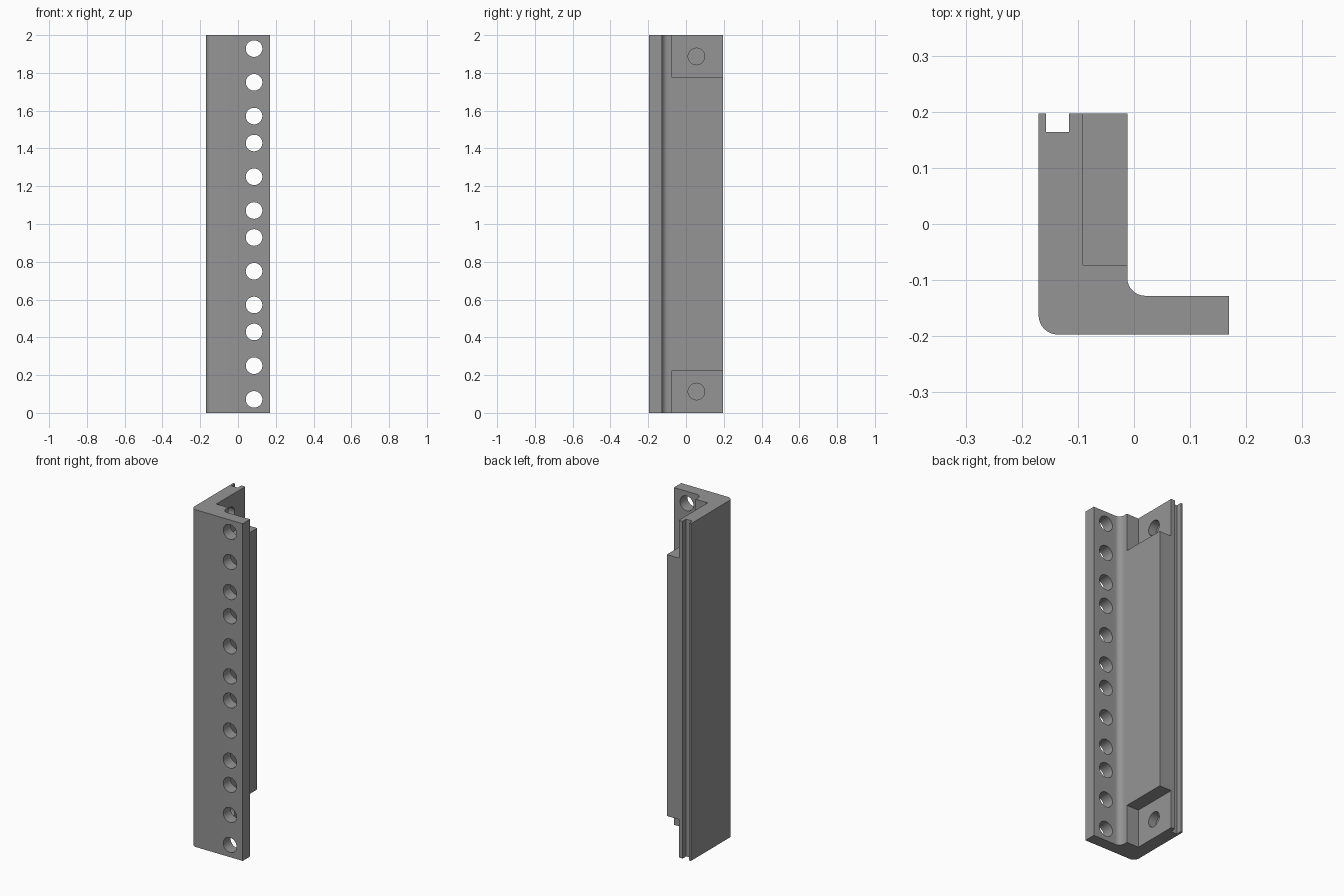
import bpy, bmesh, math
from mathutils import Matrix, Vector

if "Cube" in bpy.data.objects:
    bpy.data.objects.remove(bpy.data.objects["Cube"])

HEIGHT = 2.0
grey = bpy.data.materials.new("plain grey")
grey.diffuse_color = (0.3, 0.3, 0.3, 1)
grey.use_nodes = True
grey.node_tree.nodes["Principled BSDF"].inputs["Base Color"].default_value = grey.diffuse_color


def arc(cx, cy, r, a0, a1, n=8):
    """Points along an arc, angles in degrees."""
    return [(cx + r * math.cos(math.radians(a0 + (a1 - a0) * i / n)),
             cy + r * math.sin(math.radians(a0 + (a1 - a0) * i / n)))
            for i in range(n + 1)]


def add_object(name, bm):
    bmesh.ops.recalc_face_normals(bm, faces=bm.faces)
    mesh = bpy.data.meshes.new(name)
    bm.to_mesh(mesh)
    bm.free()
    obj = bpy.data.objects.new(name, mesh)
    mesh.materials.append(grey)
    bpy.context.collection.objects.link(obj)
    return obj


def add_box(bm, lo, hi):
    lo, hi = Vector(lo), Vector(hi)
    m = Matrix.Translation((lo + hi) / 2) @ Matrix.Diagonal((*(hi - lo), 1))
    bmesh.ops.create_cube(bm, size=1, matrix=m)


def add_cylinder(bm, centre, axis, r, depth):
    rot = Matrix.Rotation(math.pi / 2, 4, axis)
    bmesh.ops.create_cone(bm, cap_ends=True, segments=32, radius1=r, radius2=r,
                          depth=depth, matrix=Matrix.Translation(centre) @ rot)


def cut(target, cutter):
    mod = target.modifiers.new("cut", 'BOOLEAN')
    mod.operation, mod.solver, mod.object = 'DIFFERENCE', 'EXACT', cutter
    bpy.context.view_layer.objects.active = target
    bpy.ops.object.modifier_apply(modifier=mod.name)
    bpy.data.objects.remove(cutter)


# Rail: L-shaped section with rounded corners and a slot in the rear edge
profile = (arc(-0.136, -0.163, 0.034, 180, 270)
           + [(0.169, -0.197), (0.169, -0.128)]
           + arc(0.02, -0.096, 0.032, 270, 180)
           + [(-0.012, 0.197), (-0.116, 0.197), (-0.116, 0.164),
              (-0.157, 0.164), (-0.157, 0.197), (-0.17, 0.197)])
bm = bmesh.new()
base = bm.faces.new([bm.verts.new((x, y, 0)) for x, y in profile])
side = bmesh.ops.extrude_face_region(bm, geom=[base])
bmesh.ops.translate(bm, vec=(0, 0, HEIGHT),
                    verts=[v for v in side["geom"] if isinstance(v, bmesh.types.BMVert)])
rail = add_object("rack_rail", bm)

# Pockets at both ends of the inner side
bm = bmesh.new()
for z0, z1 in ((-0.1, 0.225), (HEIGHT - 0.225, HEIGHT + 0.1)):
    add_box(bm, (-0.091, -0.073, z0), (0.1, 0.3, z1))
cut(rail, add_object("pocket_cutter", bm))

# Three mounting holes per unit in the flange, one blind screw hole per pocket
bm = bmesh.new()
for unit in range(4):
    for step in (1 / 14, 0.25, 3 / 7):
        add_cylinder(bm, (0.085, -0.16, unit * 0.5 + step), 'X', 0.044, 0.2)
for z in (0.113, HEIGHT - 0.113):
    add_cylinder(bm, (-0.091, 0.055, z), 'Y', 0.044, 0.1)
cut(rail, add_object("hole_cutter", bm))

# Smooth the holes and rounded corners, keep edges sharp
bpy.ops.object.select_all(action='DESELECT')
rail.select_set(True)
bpy.context.view_layer.objects.active = rail
bpy.ops.object.shade_smooth_by_angle(angle=math.radians(30))
